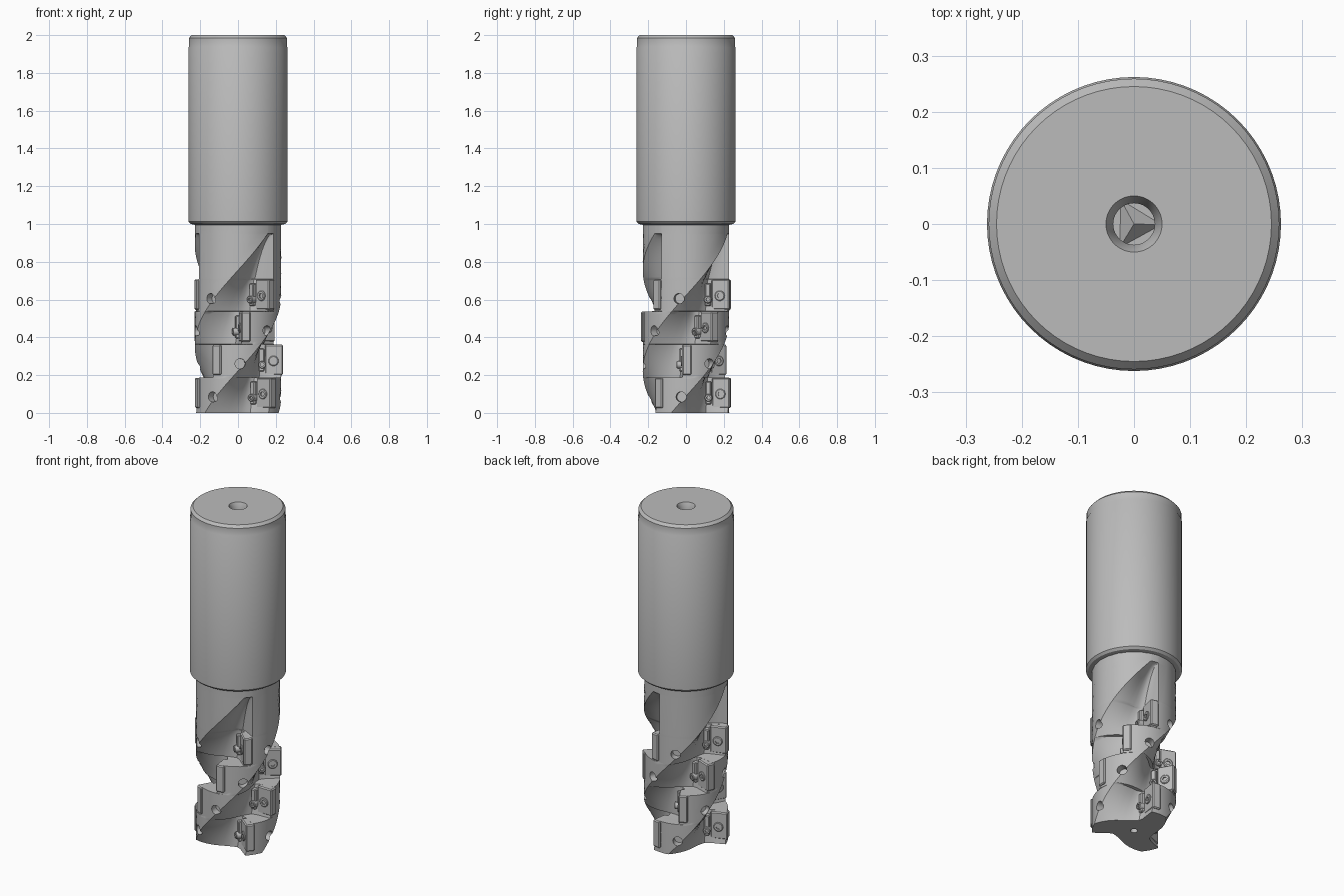
import bpy, bmesh, math
from mathutils import Matrix

cube = bpy.data.objects.get("Cube")
if cube:
    bpy.data.objects.remove(cube)

steel = bpy.data.materials.new("steel grey")
steel.use_nodes = True
steel.diffuse_color = (0.5, 0.5, 0.5, 1)
steel.node_tree.nodes["Principled BSDF"].inputs["Base Color"].default_value = (0.5, 0.5, 0.5, 1)

R = 0.229            # cutting body radius
DEPTH = 0.118        # flute depth
ROWS = [0.1, 0.275, 0.45, 0.62]
HALF = 0.0875
FLUTE_TOP = 0.95


def finish(bm, name, smooth=True):
    bmesh.ops.recalc_face_normals(bm, faces=bm.faces)
    mesh = bpy.data.meshes.new(name)
    bm.to_mesh(mesh)
    bm.free()
    mesh.materials.append(steel)
    obj = bpy.data.objects.new(name, mesh)
    bpy.context.collection.objects.link(obj)
    if smooth:
        smooth_shade(obj)
    return obj


def smooth_shade(obj):
    bpy.ops.object.select_all(action='DESELECT')
    obj.select_set(True)
    bpy.context.view_layer.objects.active = obj
    bpy.ops.object.shade_smooth_by_angle(angle=math.radians(32))


def loft(bm, rings):
    """Skin a list of equally long closed rings."""
    loops = [[bm.verts.new(p) for p in ring] for ring in rings]
    n = len(loops[0])
    for a, b in zip(loops, loops[1:]):
        for i in range(n):
            j = (i + 1) % n
            bm.faces.new((a[i], a[j], b[j], b[i]))
    bm.faces.new(loops[0][::-1])
    bm.faces.new(loops[-1])


def polar(deg, r, z):
    a = math.radians(deg)
    return (r * math.cos(a), r * math.sin(a), z)


def helix(z):
    return -62 + 225 * z


def rake(z):
    """Angle of the cutting edge: stepped by insert row, upright at the run-out."""
    for c in ROWS:
        if z < c + HALF:
            return helix(c) + 0.25 * (helix(z) - helix(c))
    return helix(ROWS[-1]) + 8


# Shank with chamfers, grip shoulder and coolant bore
outline = [(0.225, 0.995), (0.25, 1.0), (0.262, 1.012), (0.262, 1.935), (0.259, 1.94),
           (0.259, 1.985), (0.245, 2.0), (0.05, 2.0), (0.037, 1.97), (0.037, 1.85)]
bm = bmesh.new()
loft(bm, [[polar(i * 5, r, z) for i in range(72)] for r, z in outline])
finish(bm, "shank")

# Three-faced floor of the bore
bm = bmesh.new()
bmesh.ops.create_cone(bm, cap_ends=True, segments=3, radius1=0.07, radius2=0, depth=0.05,
                      matrix=Matrix.Translation((0, 0, 1.86)) @ Matrix.Rotation(0.5, 4, 'Z'))
bmesh.ops.bisect_plane(bm, geom=bm.verts[:] + bm.edges[:] + bm.faces[:],
                       plane_co=(0, 0, 1.85), plane_no=(0, 0, -1), clear_outer=True)
finish(bm, "bore_floor", False)

# Fluted body: gullet position across the flute, and share of full depth
GULLET = [(0, 0), (0.02, 0.4), (0.05, 0.75), (0.12, 0.95), (0.25, 1), (0.4, 0.97),
          (0.55, 0.85), (0.7, 0.63), (0.82, 0.4), (0.92, 0.18), (1, 0)]
LAND = 7


def section(z):
    fade = math.sqrt(min(1, max(0, (FLUTE_TOP - z) / 0.26)))
    zc = min(z, FLUTE_TOP)
    edge, back = rake(zc), helix(zc) - 78
    ring = []
    for flute in range(3):
        turn = flute * 120
        for t, d in reversed(GULLET):
            ring.append(polar(turn + edge + (back - edge) * t, R - DEPTH * d * fade, z))
        for i in range(1, LAND):
            ring.append(polar(turn + edge + (back + 120 - edge) * i / LAND, R, z))
    return ring


levels = [i * 0.02 for i in range(48)] + [0.93, 0.945, FLUTE_TOP, 0.975, 1.01]
for c in ROWS:
    levels += [c + HALF - 0.001, c + HALF + 0.001]
bm = bmesh.new()
loft(bm, [section(z) for z in sorted(set(levels))])
body = finish(bm, "fluted_body", False)

# Holes drilled into the lands and the tip
bm = bmesh.new()
for flute in range(3):
    for c in ROWS:
        m = (Matrix.Rotation(math.radians(helix(c) + 120 * flute + 33), 4, 'Z')
             @ Matrix.Translation((R, 0, c - 0.015)) @ Matrix.Rotation(math.pi / 2, 4, 'Y'))
        bmesh.ops.create_cone(bm, cap_ends=True, segments=20, radius1=0.027, radius2=0.027,
                              depth=0.09, matrix=m)
bmesh.ops.create_cone(bm, cap_ends=True, segments=20, radius1=0.02, radius2=0.02, depth=0.12)
drill = finish(bm, "drill_cutter", False)
drill.hide_render = True
mod = body.modifiers.new("holes", 'BOOLEAN')
mod.operation = 'DIFFERENCE'
mod.solver = 'EXACT'
mod.object = drill
bpy.context.view_layer.objects.active = body
bpy.ops.object.modifier_apply(modifier=mod.name)
bpy.data.objects.remove(drill)
smooth_shade(body)


def block(name, frame, centre, size, bevel):
    bm = bmesh.new()
    bmesh.ops.create_cube(bm, size=1, matrix=Matrix.Translation(centre) @ Matrix.Diagonal((*size, 1)))
    bmesh.ops.bevel(bm, geom=bm.edges[:], offset=bevel, segments=1, affect='EDGES')
    bm.transform(frame)
    return finish(bm, name, False)


def screw(name, frame, centre, radius, length):
    """Screw facing the flute, with a six-sided socket."""
    bm = bmesh.new()
    rings = []
    for r, y, step in [(1, length, 20), (1, 0.003, 20), (0.85, 0, 20), (0.5, 0, 60), (0.5, 0.01, 60)]:
        ring = []
        for i in range(18):
            a = i * 20
            # hexagon radius for the socket rings
            k = math.cos(math.pi / 6) / math.cos(math.radians(a % 60 - 30)) if step == 60 else 1
            x, z, _ = polar(a, radius * r * k, 0)
            ring.append((centre[0] + x, centre[1] + y, centre[2] + z))
        rings.append(ring)
    loft(bm, rings)
    bm.transform(frame)
    finish(bm, name)


# Cutting inserts with their screws and clamping wedges
for flute in range(3):
    for row, c in enumerate(ROWS):
        tag = f"{flute + 1}_{row + 1}"
        frame = (Matrix.Rotation(math.radians(helix(c) + 120 * flute), 4, 'Z')
                 @ Matrix.Translation((0, 0, c)))
        block("insert_" + tag, frame, (0.19, 0.005, 0.006), (0.096, 0.05, 0.16), 0.006)
        screw("insert_screw_" + tag, frame, (0.188, -0.027, 0.0), 0.027, 0.03)
        block("wedge_" + tag, frame, (0.125, -0.005, 0.005), (0.03, 0.06, 0.12), 0.005)
        screw("wedge_screw_" + tag, frame, (0.128, -0.05, -0.02), 0.02, 0.05)
